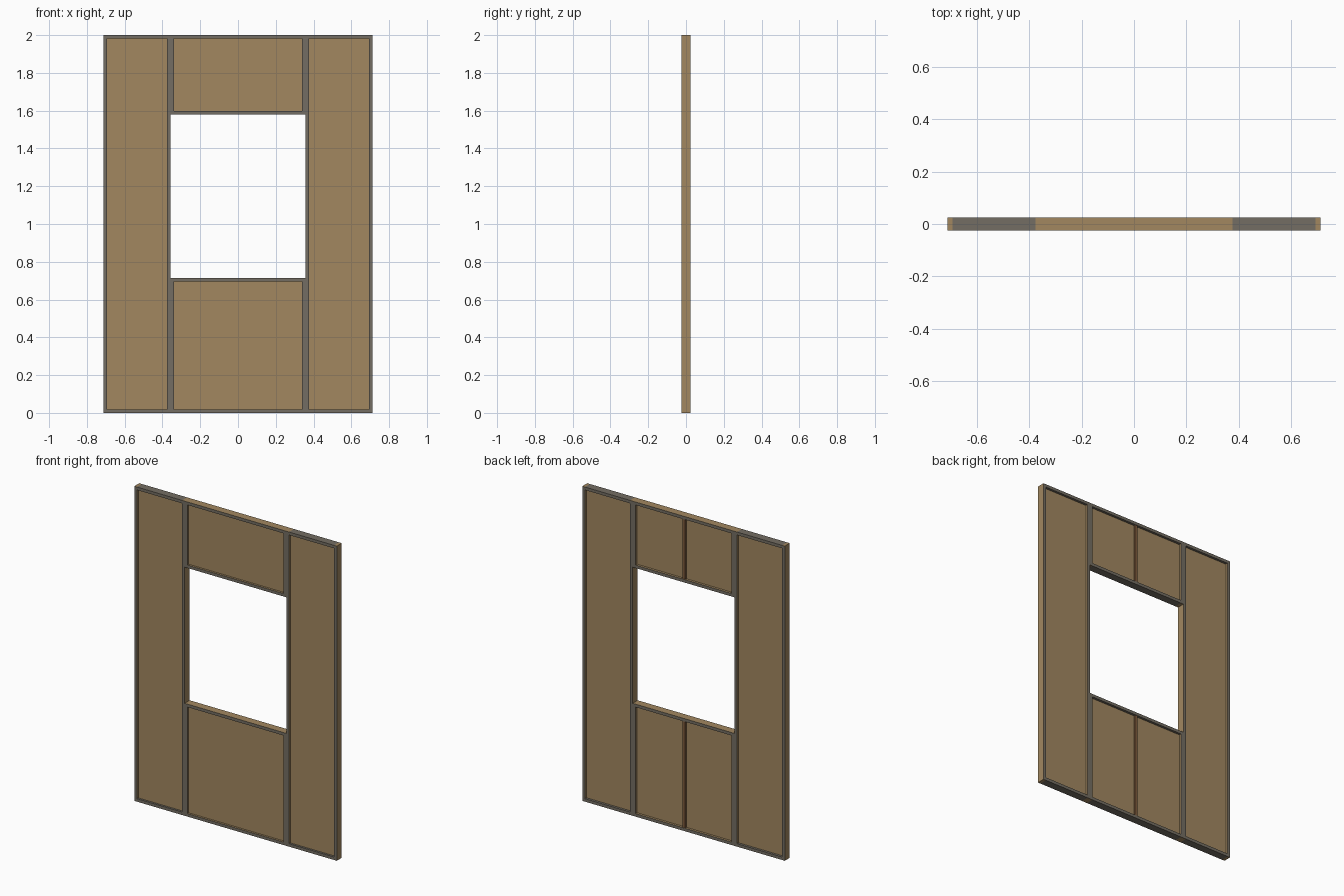
import bpy, bmesh

if "Cube" in bpy.data.objects:
    bpy.data.objects.remove(bpy.data.objects["Cube"])

def mat(name, col):
    m = bpy.data.materials.new(name)
    m.diffuse_color = (*col, 1)
    m.use_nodes = True
    m.node_tree.nodes["Principled BSDF"].inputs["Base Color"].default_value = m.diffuse_color
    return m

wood = mat("tan board", (0.36, 0.245, 0.118))
grey = mat("grey frame", (0.175, 0.155, 0.125))
dark = mat("brown brace", (0.21, 0.105, 0.045))

HW, IN, T, D = 0.712, 0.357, 0.019, 0.025   # half width, opening half width, batten, half depth
LOW, HIGH = 0.715, 1.58                     # window opening heights

def box(name, x0, x1, y0, y1, z0, z1, mats, rule=None):
    bm = bmesh.new()
    bmesh.ops.create_cube(bm, size=1)
    for v in bm.verts:
        v.co = (x1 if v.co.x > 0 else x0, y1 if v.co.y > 0 else y0, z1 if v.co.z > 0 else z0)
    bm.normal_update()
    for f in bm.faces:
        f.material_index = rule(f.normal) if rule else 0
    me = bpy.data.meshes.new(name)
    bm.to_mesh(me)
    bm.free()
    for m in mats:
        me.materials.append(m)
    ob = bpy.data.objects.new(name, me)
    bpy.context.collection.objects.link(ob)

def bare_edges(n):      # grey front and back, bare wood on the edges
    return 0 if abs(n.y) > 0.5 else 1

def bare_top(n):        # bare wood only on the upper edge
    return 1 if n.z > 0.5 else 0

def framed_panel(name, x0, x1, z0, z1, rail_rule, brace):
    fm = [grey, wood]
    # upright battens
    box(name + "_left_stile", x0, x0 + T, -D, D, z0, z1, fm, bare_edges)
    box(name + "_right_stile", x1 - T, x1, -D, D, z0, z1, fm, bare_edges)
    # cross battens
    box(name + "_bottom_rail", x0 + T, x1 - T, -D, D, z0, z0 + T, fm, rail_rule)
    box(name + "_top_rail", x0 + T, x1 - T, -D, D, z1 - T, z1, fm, rail_rule)
    # recessed board
    box(name + "_board", x0 + T, x1 - T, -0.012, 0.010, z0 + T, z1 - T, [wood])
    # thin brace down the back
    if brace:
        box(name + "_brace", -0.009, 0.009, 0.010, 0.022, z0 + T, z1 - T, [dark])

framed_panel("left_panel", -HW, -IN, 0, 2, None, False)
framed_panel("right_panel", IN, HW, 0, 2, None, False)
framed_panel("lower_panel", -IN, IN, 0, LOW, bare_top, True)
framed_panel("upper_panel", -IN, IN, HIGH, 2, bare_top, True)
